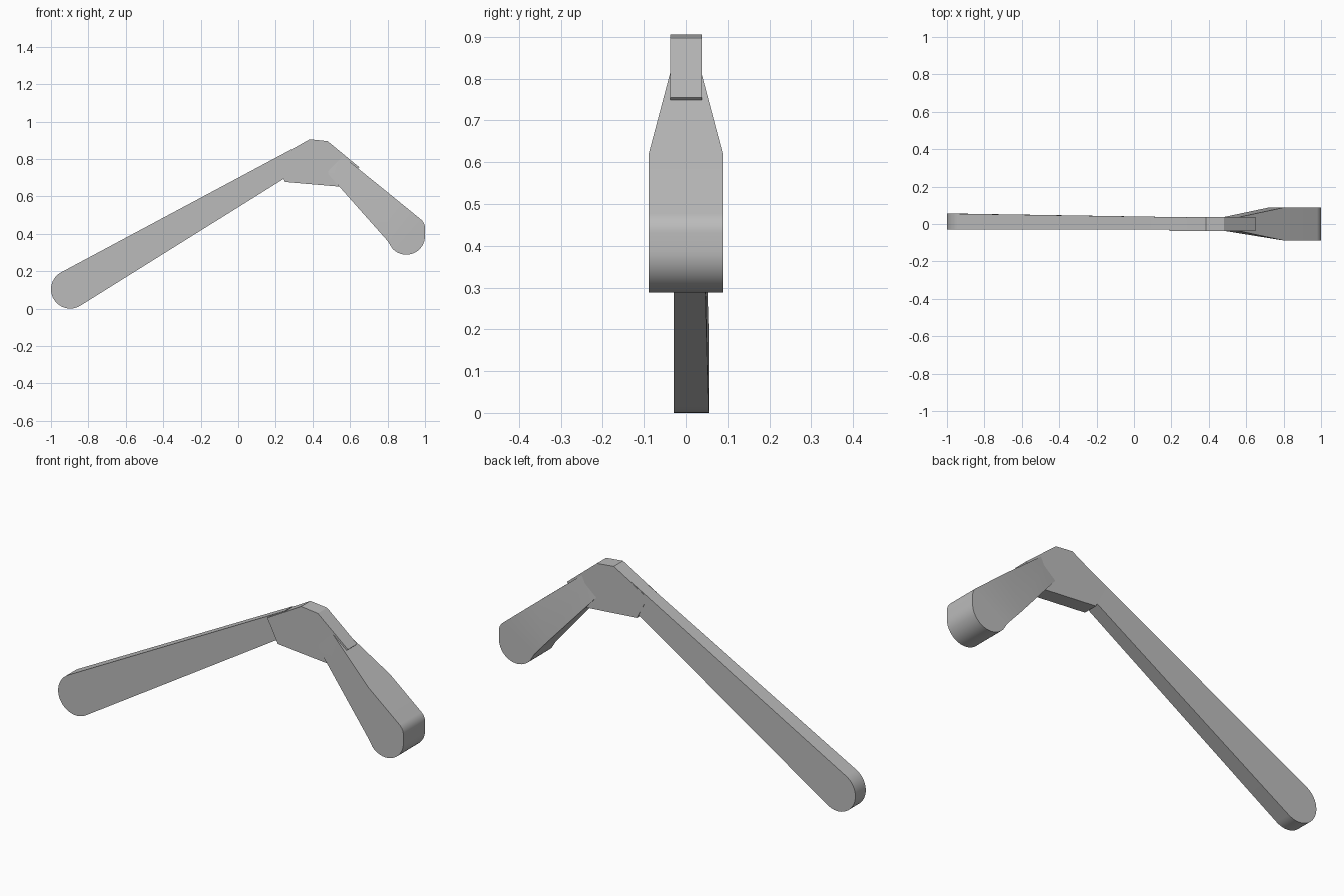
import bpy
import bmesh
from math import radians, cos, sin

default = bpy.data.objects.get("Cube")
if default:
    bpy.data.objects.remove(default, do_unlink=True)

grey = bpy.data.materials.new("plain_grey")
grey.use_nodes = True
colour = (0.5, 0.5, 0.5, 1)
grey.diffuse_color = colour
grey.node_tree.nodes["Principled BSDF"].inputs["Base Color"].default_value = colour


def arc(cx, cz, radius, start, end, steps):
    """Points of a circular arc in the x-z plane."""
    angles = [radians(start + (end - start) * i / steps) for i in range(steps + 1)]
    return [(cx + radius * cos(a), cz + radius * sin(a)) for a in angles]


def slab(name, outline, front, back, front_bend=None, back_bend=None):
    """Solid between two side faces; front and back give y at each outline point."""
    bm = bmesh.new()
    rings, caps = [], []
    for depth in (front, back):
        ring = [bm.verts.new((x, depth(x, z), z)) for x, z in outline]
        rings.append(ring)
        caps.append(bm.faces.new(ring))
    count = len(outline)
    for i in range(count):
        j = (i + 1) % count
        bm.faces.new((rings[0][i], rings[0][j], rings[1][j], rings[1][i]))
    # Split a side face where its thickness changes
    for cap, ring, bend in zip(caps, rings, (front_bend, back_bend)):
        if bend:
            bmesh.utils.face_split(cap, ring[bend[0]], ring[bend[1]])
    bmesh.ops.recalc_face_normals(bm, faces=bm.faces)
    mesh = bpy.data.meshes.new(name)
    bm.to_mesh(mesh)
    bm.free()
    mesh.materials.append(grey)
    obj = bpy.data.objects.new(name, mesh)
    bpy.context.collection.objects.link(obj)
    bpy.ops.object.select_all(action="DESELECT")
    obj.select_set(True)
    bpy.context.view_layer.objects.active = obj
    bpy.ops.object.shade_smooth_by_angle(angle=radians(30))
    return obj


# Long arm: rounded lower end, back side tapering towards the joint
arm = arc(-0.897, 0.103, 0.103, 118, 302, 24) + [(0.24, 0.692), (0.285, 0.852)]
slab("long_arm", arm,
     lambda x, z: -0.029,
     lambda x, z: 0.036 + 0.019 * min(1, max(0, (0.2 - x) / 1.1)))

# Angular joint block
joint = [(0.19, 0.795), (0.385, 0.905), (0.48, 0.895), (0.65, 0.755),
         (0.638, 0.744), (0.543, 0.652), (0.25, 0.677)]
slab("joint_block", joint, lambda x, z: -0.037, lambda x, z: 0.038)

# Short grip: narrow neck flaring to a wide rounded end
neck = [(0.5, 0.864), (0.46, 0.745), (0.72, 0.452), (0.8, 0.362)]
end = arc(0.9, 0.388, 0.1, 221.5, 360, 18) + arc(0.94, 0.43, 0.06, 0, 51, 8)
grip = neck + end + [(0.8, 0.622)]
top_bend = len(grip) - 1


def flare(x, z, full_x):
    if z > 0.86:
        return 0.024
    start = 0.46
    return 0.033 + 0.055 * min(1, (x - start) / (full_x - start))


slab("short_grip", grip,
     lambda x, z: -flare(x, z, 0.8),
     lambda x, z: flare(x, z, 0.72),
     front_bend=(3, top_bend), back_bend=(2, top_bend))
